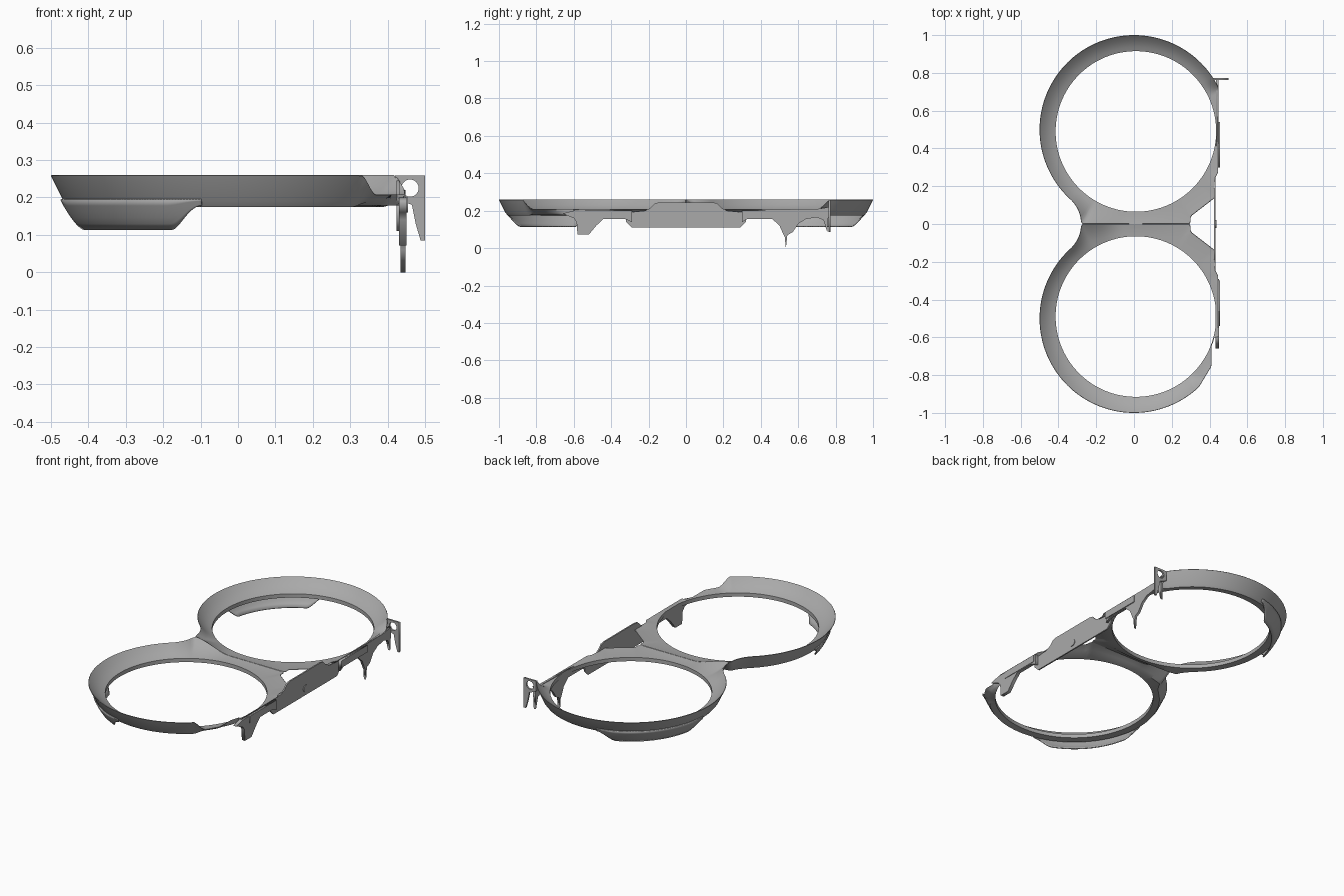
import bpy, bmesh, math
from math import sin, cos, radians, hypot

if "Cube" in bpy.data.objects:
    bpy.data.objects.remove(bpy.data.objects["Cube"], do_unlink=True)

grey = bpy.data.materials.new("satin grey")
grey.use_nodes = True
GREY = (0.4, 0.4, 0.4, 1)
grey.diffuse_color = GREY
grey.node_tree.nodes["Principled BSDF"].inputs["Base Color"].default_value = GREY


def smooth(a, b, v):
    t = min(1, max(0, (v - a) / (b - a)))
    return t * t * (3 - 2 * t)


def add_grid(name, rows, closed):
    """Skin a list of cross-sections; closed wraps both ways."""
    bm = bmesh.new()
    vs = [[bm.verts.new(p) for p in row] for row in rows]
    n, m = len(vs), len(vs[0])
    for i in range(n if closed else n - 1):
        for j in range(m if closed else m - 1):
            k, l = (i + 1) % n, (j + 1) % m
            bm.faces.new((vs[i][j], vs[k][j], vs[k][l], vs[i][l]))
    bmesh.ops.recalc_face_normals(bm, faces=bm.faces)
    me = bpy.data.meshes.new(name)
    bm.to_mesh(me)
    bm.free()
    ob = bpy.data.objects.new(name, me)
    bpy.context.collection.objects.link(ob)
    me.materials.append(grey)
    bpy.ops.object.select_all(action='DESELECT')
    ob.select_set(True)
    bpy.context.view_layer.objects.active = ob
    bpy.ops.object.shade_smooth_by_angle(angle=radians(40))
    return ob


# Plan outline of one ring with its half of the waist
def inside(x, y, side):
    if y < 0 or x > 0.446:
        return False
    if y < 0.14 and x > 0.3 + max(0, y - 0.04) * 1.3:
        return False                                   # gap behind the plate
    if side < 0 and 0.6 < y < 0.87 and x > min(0.41, 0.34 + (0.87 - y) * 0.6):
        return False                                   # cut in the front rim
    if hypot(x, y - 0.5) < 0.5:
        return True
    if x < 0:
        return y < 0.132 and x > -0.36 and hypot(x + 0.458, y) > 0.178
    return y < 0.26 and x < 0.43


def outer_distance(a, side):
    probe = lambda d: inside(0.01 + d * cos(a), 0.49 + d * sin(a), side)
    lo = 0.43
    while probe(lo + 0.003):
        lo += 0.003
    hi = lo + 0.003
    for _ in range(12):
        mid = (lo + hi) / 2
        lo, hi = (mid, hi) if probe(mid) else (lo, mid)
    return lo


LIP = 0.425


def ring(name, side, steps=288):
    rows = []
    for i in range(steps):
        a = 2 * math.pi * i / steps
        far = outer_distance(a, side)
        x, y = 0.01 + far * cos(a), 0.49 + far * sin(a)
        if y < 0.5:
            drop = smooth(-0.28, -0.05, x)
        elif side > 0:
            drop = smooth(0.78, 0.70, y) if x > 0 else 0
        else:
            drop = smooth(0.33, 0.37, x)
        top = 0.26 - 0.052 * drop
        rise = top - 0.2
        section = [(0, 0.178), (0, 0.2), (0.25, 0.2 + rise * 0.15), (0.65, 0.2 + rise * 0.5),
                   (0.98, top), (1, top - 0.002), (0.6, 0.19 + 0.004 * drop),
                   (0.45, 0.174 + 0.012 * drop)]
        row = []
        for f, z in section:
            r = LIP + f * (far - LIP)
            row.append((0.01 + r * cos(a), side * (0.49 + r * sin(a)), z))
        rows.append(row)
    return add_grid(name, rows, True)


# Deep skirt below the outer wall
def skirt(name, side):
    rows = []
    for deg in range(102, 179):
        a = radians(deg)
        depth = smooth(102, 115, deg) * smooth(178, 167, deg)
        row = []
        for k in range(6):
            z = 0.195 - k / 5 * (0.016 + 0.064 * depth)
            r = 0.42 + 0.052 * ((z - 0.115) / 0.08) ** 0.7
            row.append((r * cos(a), side * (0.5 + r * sin(a)), z))
        rows.append(row)
    ob = add_grid(name, rows, False)
    mod = ob.modifiers.new("thickness", 'SOLIDIFY')
    mod.thickness = 0.006
    mod.offset = 0


for label, side in (("rear", 1), ("front", -1)):
    ring(label + "_ring", side)
    skirt(label + "_skirt", side)


# Flat sheet parts, drawn as filled outlines
def sheet(name, outlines, location, turn, thick):
    cu = bpy.data.curves.new(name, 'CURVE')
    cu.dimensions = '2D'
    cu.fill_mode = 'BOTH'
    cu.extrude = thick / 2
    for pts in outlines:
        sp = cu.splines.new('POLY')
        sp.points.add(len(pts) - 1)
        for p, (u, v) in zip(sp.points, pts):
            p.co = (u, v, 0, 1)
        sp.use_cyclic_u = True
    cu.materials.append(grey)
    ob = bpy.data.objects.new(name, cu)
    bpy.context.collection.objects.link(ob)
    ob.location = location
    ob.rotation_euler = (radians(90), 0, radians(turn))
    bpy.ops.object.select_all(action='DESELECT')
    ob.select_set(True)
    bpy.context.view_layer.objects.active = ob
    bpy.ops.object.convert(target='MESH')


def circle(cx, cy, r, n=24):
    return [(cx + r * cos(2 * math.pi * i / n), cy + r * sin(2 * math.pi * i / n)) for i in range(n)]


# Centre plate with its round stud
half = [(0.29, 0.11), (0.32, 0.14), (0.32, 0.19), (0.22, 0.2), (0.19, 0.215), (0.165, 0.24), (0.14, 0.245)]
sheet("centre_plate", [half + [(-y, z) for y, z in reversed(half)]], (0.428, 0, 0), 90, 0.008)
sheet("plate_stud", [circle(0, 0.15, 0.02)], (0.431, 0, 0), 90, 0.01)

# Side brackets with hooks
rear = [(0.3, 0.2), (0.3, 0.14), (0.33, 0.157), (0.46, 0.157), (0.5, 0.12), (0.52, 0.075),
        (0.528, 0.06), (0.534, 0), (0.542, 0.07), (0.57, 0.085), (0.6, 0.13), (0.64, 0.155),
        (0.7, 0.165), (0.735, 0.15), (0.755, 0.085), (0.765, 0.22), (0.7, 0.208)]
front = [(-0.29, 0.2), (-0.29, 0.14), (-0.33, 0.157), (-0.44, 0.157), (-0.48, 0.12), (-0.52, 0.072),
         (-0.58, 0.072), (-0.585, 0.14), (-0.6, 0.16), (-0.66, 0.185), (-0.6, 0.2)]
sheet("rear_bracket", [rear], (0.441, 0, 0), 90, 0.014)
sheet("front_bracket", [front], (0.441, 0, 0), 90, 0.02)
for name, y in (("rear_pad", 0.42), ("front_pad", -0.42)):
    sheet(name, [[(y - 0.12, 0.16), (y + 0.12, 0.16), (y + 0.12, 0.2), (y - 0.12, 0.2)]],
          (0.448, 0, 0), 90, 0.012)

# Mounting tab with a round hole
tab = [(0.42, 0.258), (0.5, 0.258), (0.5, 0.085), (0.488, 0.085), (0.475, 0.13),
       (0.465, 0.18), (0.44, 0.19), (0.42, 0.2)]
sheet("mounting_tab", [tab, circle(0.46, 0.225, 0.023)], (0, 0.768, 0), 0, 0.01)
